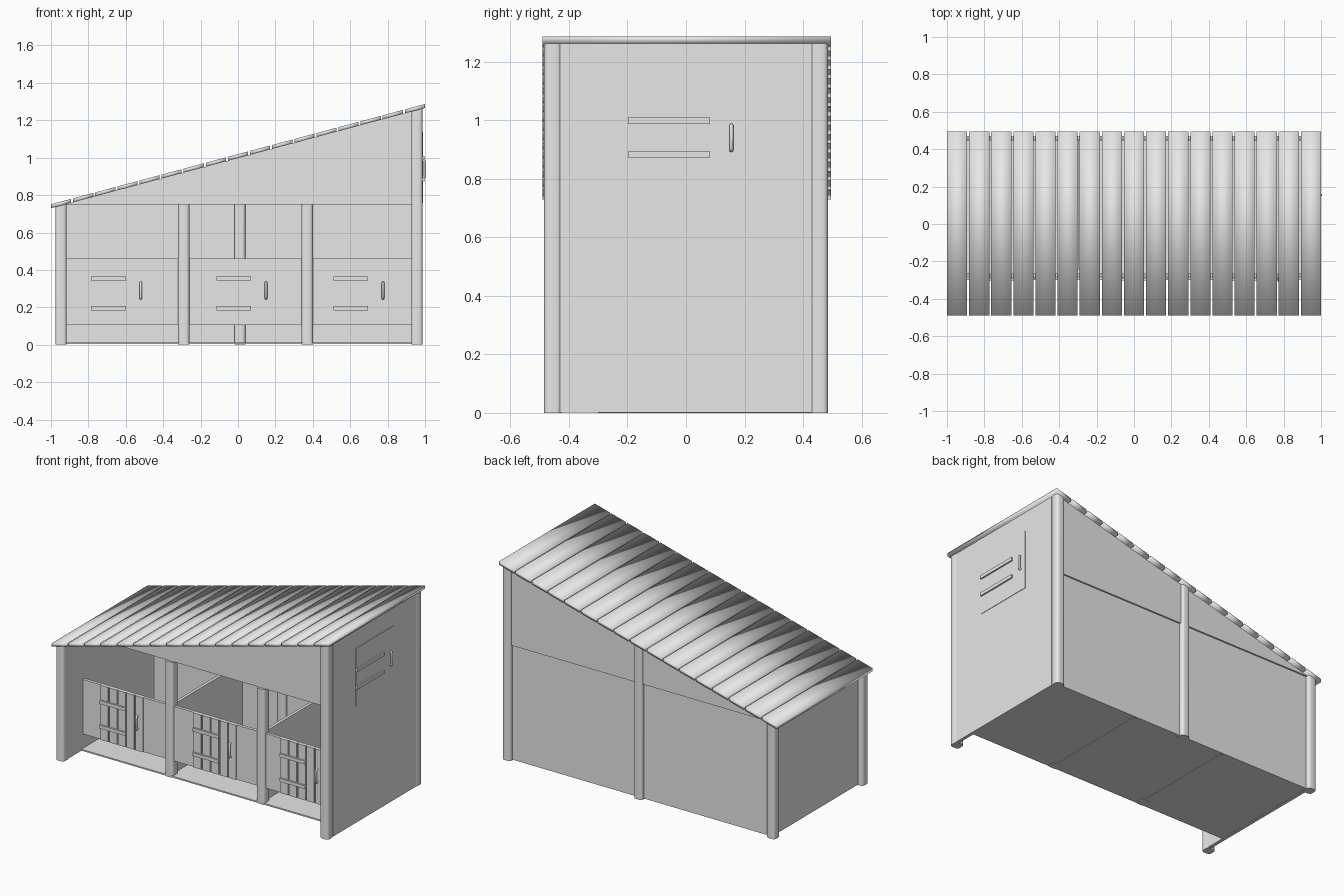
import bpy, bmesh, math
from mathutils import Matrix, Vector

cube = bpy.data.objects.get("Cube")
if cube:
    bpy.data.objects.remove(cube)

mat = bpy.data.materials.new("plain_grey")
mat.use_nodes = True
GREY = (0.8, 0.8, 0.8, 1)
mat.diffuse_color = GREY
mat.node_tree.nodes["Principled BSDF"].inputs["Base Color"].default_value = GREY

SLOPE = 0.268


def roof_z(x):
    """Height of the roof underside."""
    return 0.998 + SLOPE * x


def finish(bm, name, smooth=False):
    bmesh.ops.recalc_face_normals(bm, faces=bm.faces)
    for f in bm.faces:
        f.smooth = smooth
    me = bpy.data.meshes.new(name)
    bm.to_mesh(me)
    bm.free()
    me.materials.append(mat)
    ob = bpy.data.objects.new(name, me)
    bpy.context.collection.objects.link(ob)
    return ob


def box(name, x, y, z, under_roof=False):
    """Box from ranges; its top can follow the roof."""
    bm = bmesh.new()
    bmesh.ops.create_cube(bm, size=1)
    for v in bm.verts:
        low = v.co.z < 0
        v.co = Vector([r[0] if c < 0 else r[1] for c, r in zip(v.co, (x, y, z))])
        if under_roof and not low:
            v.co.z = roof_z(v.co.x)
    return finish(bm, name)


def post(name, x, y, top=None, r=0.03):
    """Square post with rounded corners; without a top it meets the roof."""
    bm = bmesh.new()
    bmesh.ops.create_cube(bm, size=2)
    upright = [e for e in bm.edges if abs(e.verts[0].co.z - e.verts[1].co.z) > 1]
    bmesh.ops.bevel(bm, geom=upright, offset=0.55, segments=3, profile=0.5, affect='EDGES')
    for v in bm.verts:
        high = v.co.z > 0
        v.co = Vector((x + r * v.co.x, y + r * v.co.y, 0))
        if high:
            v.co.z = top or roof_z(v.co.x)
    ob = finish(bm, name, True)
    for f in ob.data.polygons:
        f.use_smooth = abs(f.normal.z) < 0.5


def fittings(name, to_world, width, strap_len, strap_zs, handle_at, handle_len):
    """Hinge straps and pull handle, drawn on a plane: u across, v up, w out."""
    for i, v in enumerate(strap_zs):
        ob = box(f"{name}_strap_{i + 1}", (0, strap_len), (v - 0.011, v + 0.011), (0, 0.012))
        ob.data.transform(to_world)
    cu = bpy.data.curves.new(name + "_handle", 'CURVE')
    cu.dimensions = '3D'
    cu.bevel_depth = 0.007
    cu.bevel_resolution = 2
    cu.use_fill_caps = True
    sp = cu.splines.new('POLY')
    h, out = handle_len / 2, 0.014
    pts = [(-h, 0), (-h, out * .7), (-h * .8, out), (h * .8, out), (h, out * .7), (h, 0)]
    sp.points.add(len(pts) - 1)
    for p, (v, w) in zip(sp.points, pts):
        p.co = (*(to_world @ Vector((handle_at[0], handle_at[1] + v, w))), 1)
    cu.materials.append(mat)
    bpy.context.collection.objects.link(bpy.data.objects.new(name + "_handle", cu))


# Corner posts, front stall posts and rear middle post
for side, x in (("right", -0.946), ("left", 0.957)):
    for end, y in (("front", -0.455), ("back", 0.455)):
        post(f"{end}_{side}_post", x, y)
STALL_X = (-0.29, 0.37)
for i, x in enumerate(STALL_X):
    post(f"stall_post_{i + 1}", x, -0.27, 0.75)
post("back_middle_post", 0.01, 0.455)

# Floor and outer walls
box("floor", (-0.94, 0.975), (-0.3, 0.46), (0.003, 0.012))
box("low_end_wall", (-0.94, -0.918), (-0.44, 0.44), (0.002, 1), True)
box("high_end_wall", (0.965, 0.985), (-0.43, 0.43), (0.002, 1), True)
box("back_wall_lower", (-0.94, 0.965), (0.445, 0.46), (0.004, 0.75))


def gable(name, y0, y1):
    """Wedge between the eaves line and the roof."""
    z0 = 0.75
    x0 = max(-0.93, (z0 - 0.998) / SLOPE)
    bm = bmesh.new()
    prof = [(x0, z0), (0.965, z0), (0.965, roof_z(0.965)), (x0, roof_z(x0))]
    f = bm.faces.new([bm.verts.new((x, y0, z)) for x, z in prof])
    ext = bmesh.ops.extrude_face_region(bm, geom=[f])
    for v in ext["geom"]:
        if isinstance(v, bmesh.types.BMVert):
            v.co.y = y1
    return finish(bm, name)


gable("back_wall_upper", 0.45, 0.47)
gable("front_header", -0.285, -0.265)

# Stall front panel and dividers
box("stall_front", (-0.935, 0.965), (-0.284, -0.264), (0.105, 0.46))
for i, x in enumerate(STALL_X):
    box(f"stall_divider_{i + 1}", (x - 0.01, x + 0.01), (-0.25, 0.45), (0, 0.46))

# Boarded stall doors
for i, x in enumerate((-0.785, -0.115, 0.51)):
    for b in range(5):
        bx = x + b * 0.0625
        box(f"door_{i + 1}_board_{b + 1}", (bx, bx + 0.054), (-0.291, -0.28), (0.105, 0.46))
    plane = Matrix.Translation((x, -0.29, 0)) @ Matrix.Rotation(math.pi / 2, 4, 'X')
    fittings(f"door_{i + 1}", plane, 0.31, 0.185, (0.195, 0.355), (0.265, 0.29), 0.085)

# Hatch in the high end wall
box("hatch", (0.98, 0.988), (-0.198, 0.195), (0.757, 1.138))
plane = Matrix(((0, 0, 1, 0.9855), (1, 0, 0, -0.198), (0, 1, 0, 0), (0, 0, 0, 1)))
fittings("hatch", plane, 0.39, 0.28, (0.883, 0.998), (0.353, 0.94), 0.085)

# Roof planks
COUNT, PITCH, WIDTH = 17, 1.892 / 16, 0.108
for i in range(COUNT):
    x0 = -1 + i * PITCH
    bm = bmesh.new()
    bmesh.ops.create_cube(bm, size=1)
    for v in bm.verts:
        x = x0 + WIDTH * (v.co.x + 0.5)
        v.co = Vector((x, 0.0025 + 0.985 * v.co.y, roof_z(x) + (0.021 if v.co.z > 0 else 0)))
    finish(bm, f"roof_plank_{i + 1}", True)
